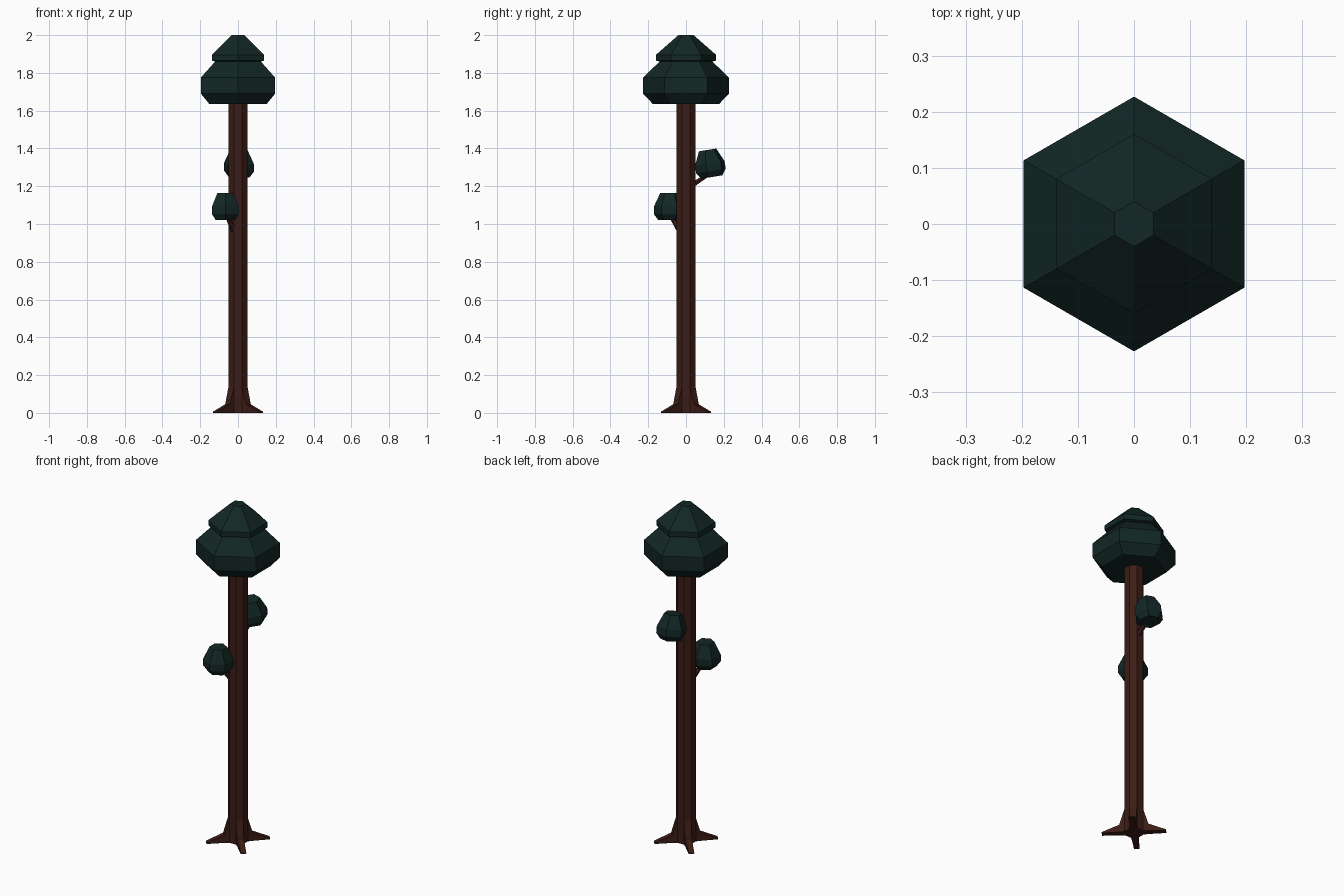
import bpy, bmesh
from math import pi, cos, sin, radians
from mathutils import Vector, Matrix

if "Cube" in bpy.data.objects:
    bpy.data.objects.remove(bpy.data.objects["Cube"])


def material(name, rgb):
    m = bpy.data.materials.new(name)
    m.diffuse_color = (*rgb, 1)
    m.use_nodes = True
    m.node_tree.nodes["Principled BSDF"].inputs["Base Color"].default_value = m.diffuse_color
    return m


LEAF = material("dark_green", (0.006, 0.02, 0.018))
BARK = material("brown_bark", (0.045, 0.012, 0.008))


def add_object(name, bm, mat):
    bmesh.ops.recalc_face_normals(bm, faces=bm.faces)
    me = bpy.data.meshes.new(name)
    bm.to_mesh(me)
    bm.free()
    me.materials.append(mat)
    ob = bpy.data.objects.new(name, me)
    bpy.context.collection.objects.link(ob)
    return ob


def loft(name, rings, mat):
    """Skin a list of equal-length point rings and cap both ends."""
    bm = bmesh.new()
    loops = [[bm.verts.new(p) for p in ring] for ring in rings]
    n = len(loops[0])
    for a, b in zip(loops, loops[1:]):
        for i in range(n):
            j = (i + 1) % n
            bm.faces.new((a[i], a[j], b[j], b[i]))
    bm.faces.new(loops[0])
    bm.faces.new(loops[-1])
    return add_object(name, bm, mat)


def ring(r, z, sides, start):
    return [(r * cos(start + 2 * pi * i / sides), r * sin(start + 2 * pi * i / sides), z)
            for i in range(sides)]


def lathe(name, profile, sides, start, mat):
    return loft(name, [ring(r, z, sides, start) for r, z in profile], mat)


# trunk: octagonal with flats facing the axes
lathe("trunk", [(0.054, 0), (0.054, 1.66)], 8, pi / 8, BARK)

# four flared roots on the diagonals
sections = [  # outer xy, inner xy, top height
    (0.050, 0.021, 0.14),
    (0.068, 0.043, 0.045),
    (0.133, 0.112, 0.006),
]
for k in range(4):
    rings = [[(a, b, 0), (b, a, 0), (b, a, h), (a, b, h)] for a, b, h in sections]
    root = loft(f"root_{k + 1}", rings, BARK)
    root.data.transform(Matrix.Rotation(k * pi / 2, 4, 'Z'))

# crown: two stacked hexagonal tiers
lathe("crown", [(0.175, 1.635), (0.227, 1.69), (0.227, 1.775), (0.14, 1.86),
                (0.16, 1.865), (0.16, 1.895), (0.04, 2.0)], 6, pi / 2, LEAF)

# small foliage clumps on side branches
PUFF = [(0.058, -0.072), (0.082, -0.04), (0.082, 0.0), (0.048, 0.073)]
for name, pos, yaw, tilt in (("lower", (-0.067, -0.088, 1.092), 0, 0),
                             ("upper", (0.005, 0.126, 1.32), 15, 9)):
    puff = lathe(f"{name}_foliage", PUFF, 6, pi / 2, LEAF)
    puff.data.transform(Matrix.Translation(pos) @ Matrix.Rotation(radians(tilt), 4, 'X')
                        @ Matrix.Rotation(radians(yaw), 4, 'Z'))

for name, start, end in (("lower", (-0.025, -0.035, 0.97), (-0.062, -0.085, 1.05)),
                         ("upper", (0.004, 0.03, 1.205), (0.005, 0.12, 1.262))):
    a, b = Vector(start), Vector(end)
    branch = lathe(f"{name}_branch", [(0.016, 0), (0.010, (b - a).length)], 6, 0, BARK)
    branch.data.transform(Matrix.Translation(a)
                          @ (b - a).to_track_quat('Z', 'Y').to_matrix().to_4x4())
